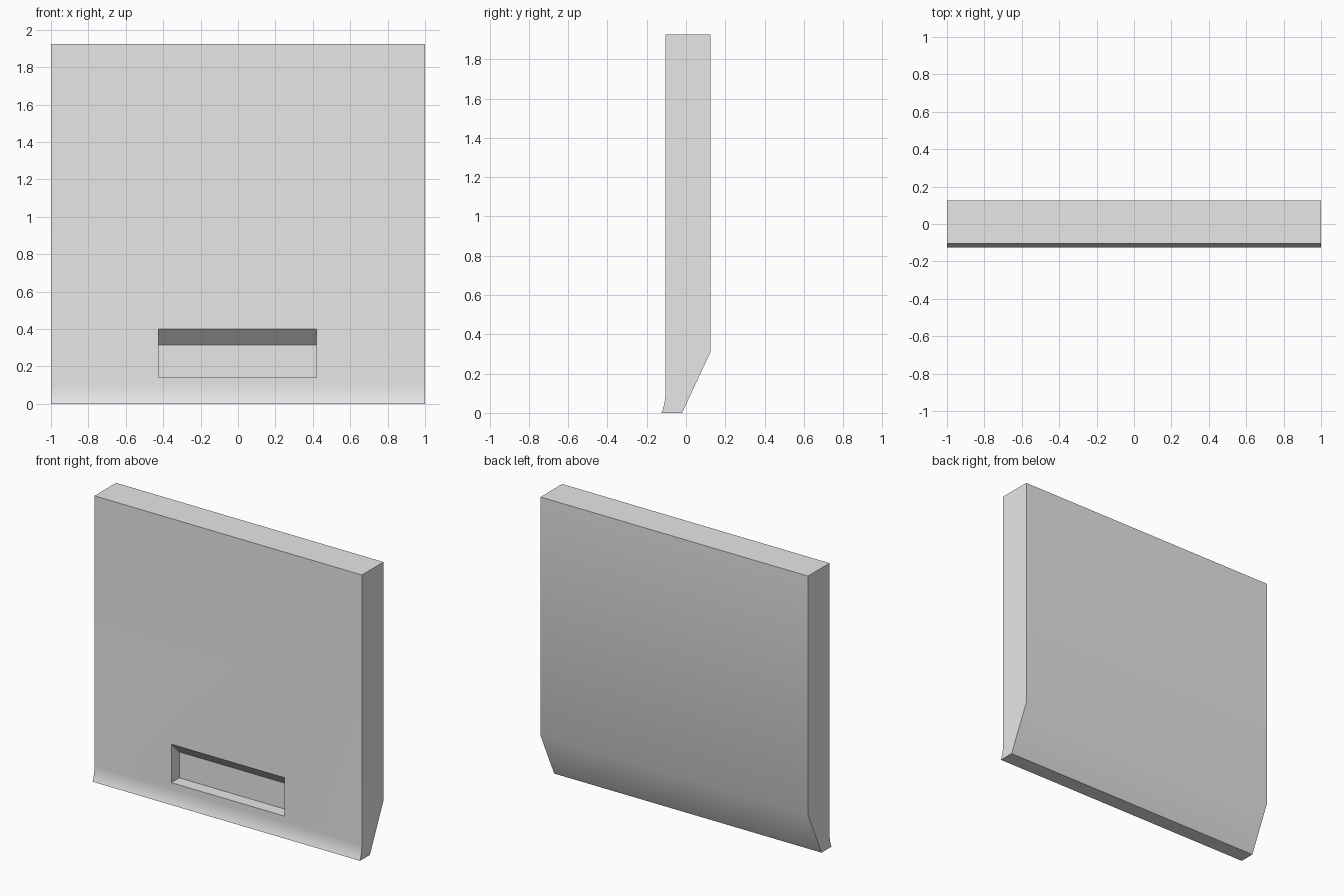
import bpy
import bmesh
from math import sin, cos, radians

# Remove the default object
if "Cube" in bpy.data.objects:
    bpy.data.objects.remove(bpy.data.objects["Cube"], do_unlink=True)

# Single plain colour
grey = bpy.data.materials.new("light_grey")
grey.use_nodes = True
colour = (0.8, 0.8, 0.8, 1.0)
grey.diffuse_color = colour
grey.node_tree.nodes["Principled BSDF"].inputs["Base Color"].default_value = colour


def extrude_profile(name, profile, x_min, x_max):
    """Extrude a (y, z) outline along x into a closed solid."""
    bm = bmesh.new()
    face = bm.faces.new([bm.verts.new((x_min, y, z)) for y, z in profile])
    result = bmesh.ops.extrude_face_region(bm, geom=[face])
    moved = [v for v in result["geom"] if isinstance(v, bmesh.types.BMVert)]
    bmesh.ops.translate(bm, verts=moved, vec=(x_max - x_min, 0, 0))
    bmesh.ops.recalc_face_normals(bm, faces=bm.faces)
    mesh = bpy.data.meshes.new(name)
    bm.to_mesh(mesh)
    bm.free()
    mesh.materials.append(grey)
    obj = bpy.data.objects.new(name, mesh)
    bpy.context.collection.objects.link(obj)
    return obj


front, back, height = -0.105, 0.125, 1.925

# Panel outline: concave flared lip at the front foot, chamfered back foot
flare_height, flare_depth, steps = 0.1, 0.02, 6
flare = []
for i in range(steps + 1):
    a = radians(90 * i / steps) / 4
    t = sin(a) / sin(radians(22.5))
    drop = (1 - cos(a)) / (1 - cos(radians(22.5)))
    flare.append((front - flare_depth * drop, flare_height * (1 - t)))
outline = [(back, height), (front, height)] + flare + [(-0.02, 0), (back, 0.31)]
panel = extrude_profile("panel", outline, -1, 1)

# Finger recess with a sloping ceiling
depth, out = 0.085, 0.1
floor, opening_top = 0.14, 0.4
recess = [
    (front - out, floor),
    (front + depth, floor),
    (front + depth, opening_top - depth),
    (front - out, opening_top + out),
]
cutter = extrude_profile("recess_cutter", recess, -0.425, 0.42)
cutter.hide_render = True

cut = panel.modifiers.new("recess", "BOOLEAN")
cut.operation = "DIFFERENCE"
cut.solver = "EXACT"
cut.object = cutter
bpy.ops.object.select_all(action="DESELECT")
panel.select_set(True)
bpy.context.view_layer.objects.active = panel
bpy.ops.object.modifier_apply(modifier=cut.name)
bpy.data.objects.remove(cutter, do_unlink=True)

# Smooth the gentle bends, keep the hard corners
bpy.ops.object.shade_smooth_by_angle(angle=radians(30))
